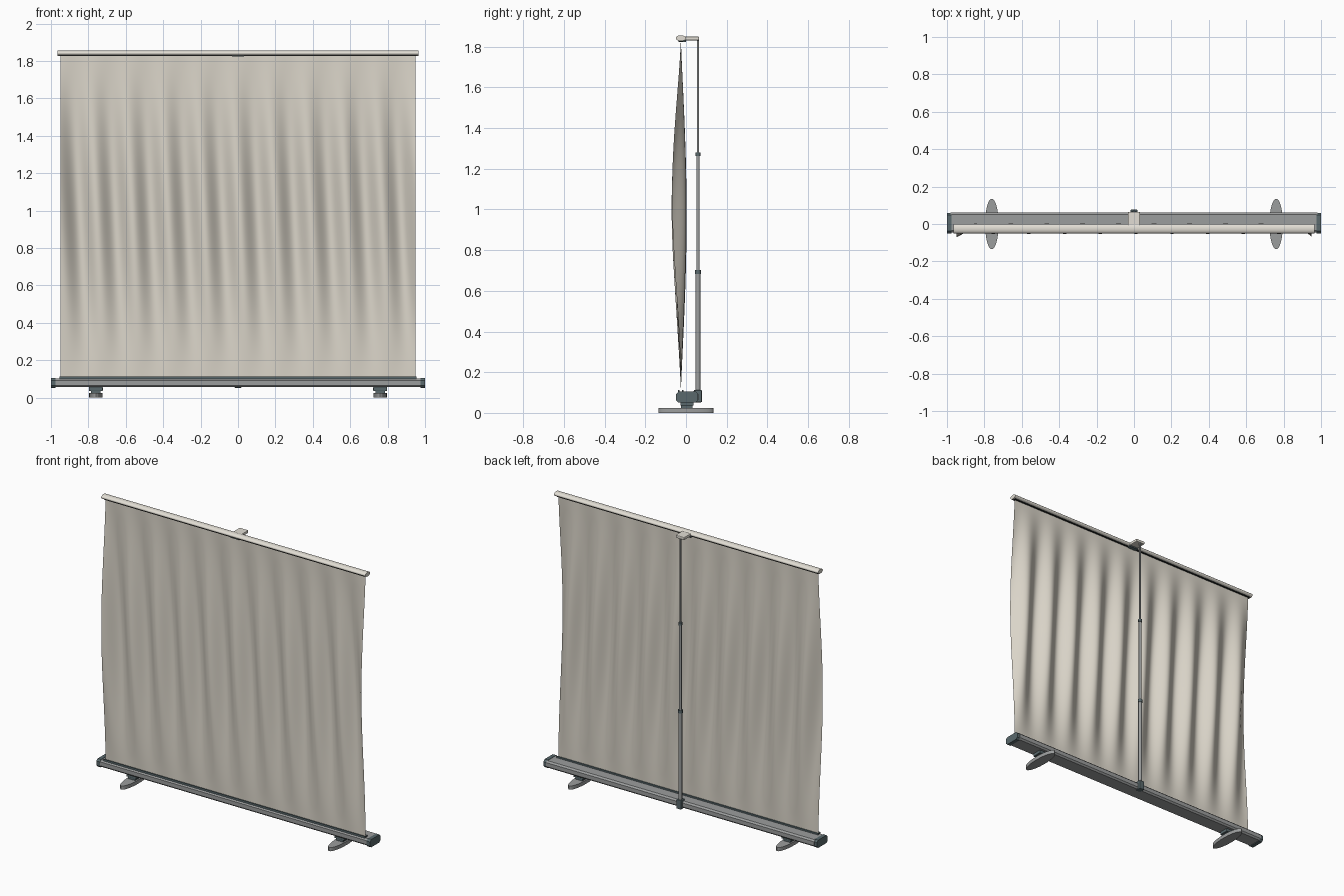
import bpy, bmesh
from math import sin, cos, pi, exp

if "Cube" in bpy.data.objects:
    bpy.data.objects.remove(bpy.data.objects["Cube"], do_unlink=True)


def material(name, rgb):
    m = bpy.data.materials.new(name)
    m.use_nodes = True
    m.diffuse_color = (*rgb, 1)
    node = next(n for n in m.node_tree.nodes if n.type == 'BSDF_PRINCIPLED')
    node.inputs["Base Color"].default_value = (*rgb, 1)
    return m


CREAM = material("cream fabric", (0.70, 0.66, 0.58))
IVORY = material("ivory bar", (0.76, 0.73, 0.66))
GREY = material("grey aluminium", (0.33, 0.34, 0.34))
SLATE = material("dark slate plastic", (0.10, 0.14, 0.15))
BLACK = material("black slot", (0.02, 0.025, 0.025))


def finish(name, bm, mat, smooth=False):
    bmesh.ops.recalc_face_normals(bm, faces=bm.faces)
    me = bpy.data.meshes.new(name)
    bm.to_mesh(me)
    bm.free()
    me.materials.append(mat)
    ob = bpy.data.objects.new(name, me)
    bpy.context.collection.objects.link(ob)
    if smooth:
        bpy.ops.object.select_all(action='DESELECT')
        bpy.context.view_layer.objects.active = ob
        ob.select_set(True)
        bpy.ops.object.shade_smooth_by_angle(angle=0.6)
    return ob


def extrude(name, points, vec, mat, smooth=False):
    """Prism from a closed outline of 3D points."""
    bm = bmesh.new()
    face = bm.faces.new([bm.verts.new(p) for p in points])
    new = bmesh.ops.extrude_face_region(bm, geom=[face])["geom"]
    bmesh.ops.translate(bm, vec=vec, verts=[v for v in new if isinstance(v, bmesh.types.BMVert)])
    # the extrusion leaves the first cap in place only if it is kept
    if not face.is_valid:
        bmesh.ops.holes_fill(bm, edges=bm.edges)
    return finish(name, bm, mat, smooth)


def box(name, x, y, z, mat, bevel=0):
    ob = extrude(name, [(x[0], y[0], z[0]), (x[1], y[0], z[0]), (x[1], y[1], z[0]), (x[0], y[1], z[0])],
                 (0, 0, z[1] - z[0]), mat)
    if bevel:
        mod = ob.modifiers.new("bevel", 'BEVEL')
        mod.width, mod.segments = bevel, 2
    return ob


def ellipse_z(name, cx, cy, rx, ry, z, mat, n=32):
    ring = [(cx + rx * cos(2 * pi * i / n), cy + ry * sin(2 * pi * i / n), z[0]) for i in range(n)]
    return extrude(name, ring, (0, 0, z[1] - z[0]), mat, True)


def chamfered(x, y, z, c):
    """Chamfered rectangle in the YZ plane."""
    (a, b), (d, e) = y, z
    return [(x, *p) for p in ((a + c, d), (b - c, d), (b, d + c), (b, e - c),
                              (b - c, e), (a + c, e), (a, e - c), (a, d + c))]


# Base housing, its end caps and the slot lips the fabric comes out of
extrude("base_housing", chamfered(-0.98, (-0.046, 0.062), (0.056, 0.102), 0.01), (1.96, 0, 0), GREY)
for side, s in (("left", 1), ("right", -1)):
    extrude(side + "_end_cap", chamfered(s * 0.975, (-0.05, 0.06), (0.052, 0.104), 0.012), (s * 0.025, 0, 0), SLATE)
for name, y in (("front", -0.036), ("back", -0.016)):
    box(name + "_slot_lip", (-0.955, 0.955), (y - 0.003, y + 0.003), (0.10, 0.112), SLATE)
box("fabric_slot", (-0.955, 0.955), (-0.033, -0.019), (0.10, 0.105), BLACK)

# Feet
for side, s in (("left", 1), ("right", -1)):
    x = s * 0.76
    ellipse_z(side + "_foot", x, 0, 0.036, 0.135, (0, 0.024), GREY)
    box(side + "_foot_neck", (x - 0.026, x + 0.026), (-0.025, 0.033), (0.02, 0.042), SLATE)
    box(side + "_foot_mount", (x - 0.037, x + 0.037), (-0.027, 0.037), (0.036, 0.058), SLATE, 0.003)

# Hanging fabric with vertical folds that fade to the top and bottom
bm = bmesh.new()
NX, NZ, BOTTOM, TOP = 240, 40, 0.105, 1.835
rows = []
for j in range(NZ + 1):
    t = j / NZ
    z = BOTTOM + (TOP - BOTTOM) * t
    swell = sin(pi * t) ** 1.15
    row = []
    for i in range(NX + 1):
        x = -0.95 + 1.9 * i / NX
        fold = sin(2 * pi * (x + 0.90 + 0.05 * (z - 1.05)) / 0.191)
        curl = exp(-(0.95 - abs(x)) / 0.035)
        row.append(bm.verts.new((x, -0.025 + swell * (0.028 * fold - 0.018 * curl), z)))
    rows.append(row)
for low, high in zip(rows, rows[1:]):
    for i in range(NX):
        bm.faces.new((low[i], low[i + 1], high[i + 1], high[i]))
finish("screen_fabric", bm, CREAM, True)

# Top bar with an oval section, dark slot below and a centre clip
oval = [(-0.965, -0.025 + 0.025 * cos(2 * pi * i / 24), 1.842 + 0.014 * sin(2 * pi * i / 24)) for i in range(24)]
extrude("top_bar", oval, (1.93, 0, 0), IVORY, True)
box("top_slot", (-0.955, 0.955), (-0.036, -0.014), (1.826, 1.832), BLACK)
box("top_clip", (-0.032, 0.032), (-0.038, 0.0), (1.823, 1.831), SLATE)
box("top_bracket", (-0.032, 0.032), (-0.01, 0.064), (1.831, 1.850), IVORY, 0.004)

# Telescopic pole
POLE_Y = 0.059
for name, r, z, mat in (("lower_pole", 0.0115, (0.06, 0.69), GREY),
                        ("middle_pole", 0.0085, (0.68, 1.27), GREY),
                        ("upper_pole", 0.0055, (1.26, 1.838), GREY),
                        ("lower_collar", 0.0145, (0.682, 0.702), SLATE),
                        ("upper_collar", 0.0115, (1.262, 1.280), SLATE)):
    ellipse_z(name, 0, POLE_Y, r, r, z, mat, 20)
box("pole_clamp", (-0.018, 0.018), (0.038, 0.078), (0.052, 0.112), SLATE, 0.004)
